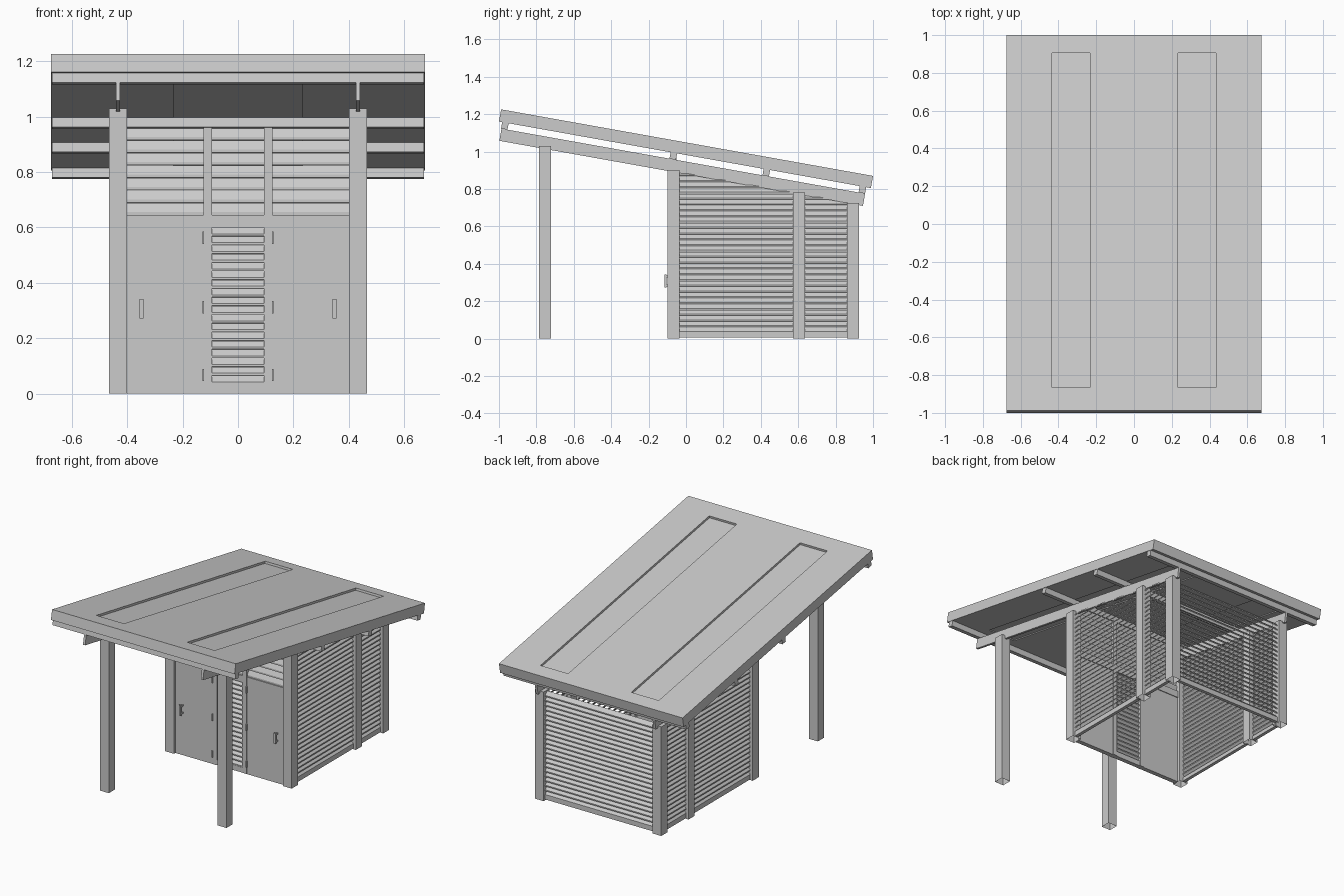
import bpy, bmesh, math
from mathutils import Matrix, Vector

cube = bpy.data.objects.get("Cube")
if cube:
    bpy.data.objects.remove(cube, do_unlink=True)

GREY = (0.6, 0.6, 0.6, 1.0)
mat = bpy.data.materials.new("plain grey")
mat.use_nodes = True
mat.diffuse_color = GREY
mat.node_tree.nodes["Principled BSDF"].inputs["Base Color"].default_value = GREY

# Roof frame: local y runs down the slope, local z is across the slab
PITCH = math.radians(10.14)
ROOF = Matrix.Translation((0, 0, 1.015)) @ Matrix.Rotation(-PITCH, 4, 'X')
BEAM_W = -0.134  # underside of the beams in the roof frame


def finish(name, bm, matrix=Matrix()):
    bmesh.ops.recalc_face_normals(bm, faces=bm.faces)
    mesh = bpy.data.meshes.new(name)
    bm.to_mesh(mesh)
    bm.free()
    mesh.materials.append(mat)
    obj = bpy.data.objects.new(name, mesh)
    obj.matrix_world = matrix
    bpy.context.collection.objects.link(obj)
    return obj


def box_mesh(x, y, z):
    bm = bmesh.new()
    bmesh.ops.create_cube(bm, size=1)
    for v in bm.verts:
        v.co = [r[0] if c < 0 else r[1] for r, c in zip((x, y, z), v.co)]
    return bm


def box(name, x, y, z, matrix=Matrix(), open_bottom=False):
    bm = box_mesh(x, y, z)
    if open_bottom:
        low = [f for f in bm.faces if f.normal.z < -0.9]
        bmesh.ops.delete(bm, geom=low, context='FACES_ONLY')
    return finish(name, bm, matrix)


def mirrored(rng, side):
    return tuple(sorted(side * v for v in rng))


def slats(name, length, z0, z1, pitch, depth, place, clip=False):
    """Stack of tilted boards along local x, facing local -y."""
    bm = bmesh.new()
    n = round((z1 - z0) / pitch)
    p = (z1 - z0) / n
    profile = [(0, 0.72 * p), (-depth, 0), (-depth, 0.25 * p), (0, 0.97 * p)]
    for i in range(n):
        ends = [[bm.verts.new((s * length / 2, y, z0 + i * p + z))
                 for y, z in profile] for s in (-1, 1)]
        for ring in ends:
            bm.faces.new(ring)
        for k in range(4):
            j = (k + 1) % 4
            bm.faces.new((ends[0][k], ends[0][j], ends[1][j], ends[1][k]))
    bm.transform(place)
    if clip:  # cut the wall to the slope of the beam
        cut = bmesh.ops.bisect_plane(
            bm, geom=bm.verts[:] + bm.edges[:] + bm.faces[:],
            plane_co=ROOF @ Vector((0, 0, BEAM_W + 0.005)),
            plane_no=ROOF.to_3x3() @ Vector((0, 0, 1)), clear_outer=True)
        edges = [g for g in cut['geom_cut'] if isinstance(g, bmesh.types.BMEdge)]
        bmesh.ops.holes_fill(bm, edges=edges)
    finish(name, bm)


# Roof slab with two long recessed panels
PANEL_X, PANEL_Y = (0.232, 0.435), (-0.885, 0.915)
bm = box_mesh((-0.675, 0.675), (-1.01, 1.01), (-0.033, 0.033))
cuts = [((s * x, 0, 0), (1, 0, 0)) for s in (-1, 1) for x in PANEL_X]
cuts += [((0, y, 0), (0, 1, 0)) for y in PANEL_Y]
for co, no in cuts:
    bmesh.ops.bisect_plane(bm, geom=bm.verts[:] + bm.edges[:] + bm.faces[:],
                           plane_co=co, plane_no=no)
for up, sink in ((1, 0.014), (-1, 0.006)):
    bm.normal_update()
    panels = []
    for f in bm.faces:
        c = f.calc_center_median()
        if (f.normal.z * up > 0.9 and PANEL_X[0] < abs(c.x) < PANEL_X[1]
                and PANEL_Y[0] < c.y < PANEL_Y[1]):
            panels.append(f)
    ext = bmesh.ops.extrude_face_region(bm, geom=panels)
    bmesh.ops.delete(bm, geom=[f for f in panels if f.is_valid], context='FACES_ONLY')
    moved = [g for g in ext['geom'] if isinstance(g, bmesh.types.BMVert)]
    bmesh.ops.translate(bm, verts=moved, vec=(0, 0, -up * sink))
finish("roof_slab", bm, ROOF)

# Purlins across and beams down the slope
for i, v in enumerate((-0.975, -0.06, 0.445, 0.967)):
    box(f"purlin_{i + 1}", (-0.672, 0.672), (v - 0.0175, v + 0.0175),
        (-0.068, -0.033), ROOF)
for s, side in ((1, "left"), (-1, "right")):
    box(f"{side}_beam", mirrored((0.425, 0.441), s), (-0.99, 0.985),
        (BEAM_W, -0.068), ROOF)

    # Posts
    for part, y, top in (("porch", -0.785, 1.03), ("front", -0.10, 0.90),
                         ("middle", 0.573, 0.78), ("back", 0.86, 0.725)):
        box(f"{side}_{part}_post", mirrored((0.40, 0.465), s), (y, y + 0.064),
            (0, top), open_bottom=True)

    # Side walls of lapped boards in two bays
    turn = Matrix.Rotation(s * math.pi / 2, 4, 'Z')
    for part, y0, y1 in (("long", -0.04, 0.576), ("short", 0.634, 0.863)):
        place = Matrix.Translation((s * 0.425, (y0 + y1) / 2, 0)) @ turn
        slats(f"{side}_{part}_wall", y1 - y0, 0.03, 0.93, 0.031, 0.022, place, True)
        box(f"{side}_{part}_sill", mirrored((0.425, 0.447), s), (y0, y1), (0.005, 0.03))

    # Front frame, doors and fittings
    box(f"{side}_mullion", mirrored((0.094, 0.124), s), (-0.086, -0.05), (0, 0.965))
    box(f"{side}_door", mirrored((0.124, 0.402), s), (-0.085, -0.055), (0, 0.60))
    box(f"{side}_door_head", mirrored((0.124, 0.402), s), (-0.085, -0.05), (0.60, 0.645))
    for i, z in enumerate((0.045, 0.29, 0.54)):
        box(f"{side}_hinge_{i + 1}", mirrored((0.122, 0.129), s),
            (-0.094, -0.085), (z, z + 0.045))
    box(f"{side}_handle_grip", mirrored((0.341, 0.355), s), (-0.115, -0.105), (0.272, 0.342))
    for part, z in (("lower", 0.278), ("upper", 0.326)):
        box(f"{side}_handle_{part}_stub", mirrored((0.343, 0.353), s),
            (-0.106, -0.085), (z, z + 0.01))
    slats(f"{side}_front_vent", 0.276, 0.645, 0.96, 0.045, 0.016,
          Matrix.Translation((s * 0.262, -0.062, 0)))

# Centre of the front: fine louvres, cross rail, upper vent
slats("centre_louvre", 0.188, 0.035, 0.60, 0.031, 0.022,
      Matrix.Translation((0, -0.06, 0)))
box("centre_sill", (-0.094, 0.094), (-0.084, -0.055), (0, 0.035))
box("centre_rail", (-0.094, 0.094), (-0.085, -0.05), (0.60, 0.645))
slats("centre_vent", 0.188, 0.645, 0.96, 0.045, 0.016,
      Matrix.Translation((0, -0.062, 0)))

# Back wall
slats("back_wall", 0.80, 0.03, 0.72, 0.031, 0.022,
      Matrix.Translation((0, 0.885, 0)) @ Matrix.Rotation(math.pi, 4, 'Z'))
box("back_sill", (-0.40, 0.40), (0.885, 0.907), (0.005, 0.03))
